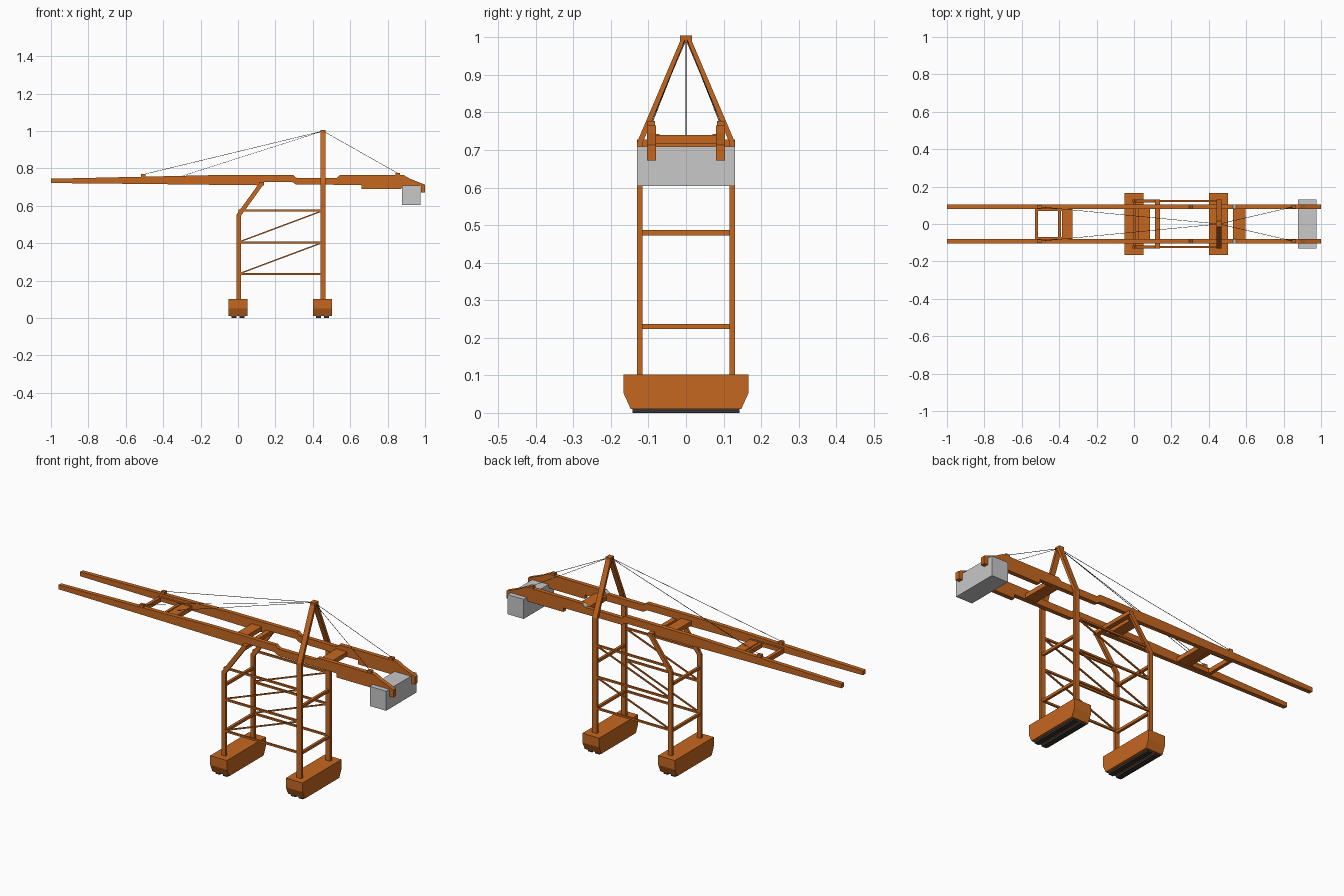
import bpy, bmesh
from mathutils import Vector

cube = bpy.data.objects.get("Cube")
if cube:
    bpy.data.objects.remove(cube, do_unlink=True)


def material(name, rgb):
    m = bpy.data.materials.new(name)
    m.use_nodes = True
    m.diffuse_color = (*rgb, 1)
    m.node_tree.nodes["Principled BSDF"].inputs["Base Color"].default_value = (*rgb, 1)
    return m


ORANGE = material("orange paint", (0.56, 0.137, 0.0145))
GREY = material("light grey", (0.58, 0.58, 0.58))
BLACK = material("dark rubber", (0.035, 0.032, 0.032))
CABLE = material("cable grey", (0.06, 0.06, 0.07))


def finish(name, bm, *mats):
    bmesh.ops.recalc_face_normals(bm, faces=bm.faces)
    mesh = bpy.data.meshes.new(name)
    bm.to_mesh(mesh)
    bm.free()
    for m in mats:
        mesh.materials.append(m)
    ob = bpy.data.objects.new(name, mesh)
    bpy.context.collection.objects.link(ob)
    return ob


def box(name, x, y, z, mat=ORANGE):
    """Box from (min, max) ranges."""
    bm = bmesh.new()
    bmesh.ops.create_cube(bm, size=1)
    for v in bm.verts:
        v.co = [(r[0] + r[1]) / 2 + c * (r[1] - r[0]) for r, c in zip((x, y, z), v.co)]
    return finish(name, bm, mat)


def prism(name, profile, axis, lo, hi, *mats):
    """Extrude a 2D profile (with z second) along x or y."""
    bm = bmesh.new()
    place = (lambda p, d: (d, p[0], p[1])) if axis == "x" else (lambda p, d: (p[0], d, p[1]))
    face = bm.faces.new([bm.verts.new(place(p, lo)) for p in profile])
    new = bmesh.ops.extrude_face_region(bm, geom=[face])["geom"]
    shift = Vector(place((0, 0), hi - lo))
    bmesh.ops.translate(bm, verts=[g for g in new if isinstance(g, bmesh.types.BMVert)], vec=shift)
    return finish(name, bm, *mats)


def bar(name, points, width, height, mat=ORANGE):
    """Square-section bar mitred along a path; width is the x-ish or side size."""
    bm = bmesh.new()
    pts = [Vector(p) for p in points]
    in_xz = max(abs(p.y - pts[0].y) for p in pts) < 1e-4
    side = Vector((0, 1, 0)) if in_xz else Vector((1, 0, 0))
    rings = []
    for i, p in enumerate(pts):
        a = (p - pts[i - 1]).normalized() if i else None
        b = (pts[i + 1] - p).normalized() if i < len(pts) - 1 else None
        t = ((a or b) + (b or a)).normalized()
        s = (side - t * side.dot(t)).normalized()
        n = t.cross(s) / max(t.dot(b or a), 0.3)
        rings.append([bm.verts.new(p + s * u * width / 2 + n * v * height / 2)
                      for u, v in ((-1, -1), (1, -1), (1, 1), (-1, 1))])
    for r, q in zip(rings, rings[1:]):
        for k in range(4):
            bm.faces.new((r[k], r[(k + 1) % 4], q[(k + 1) % 4], q[k]))
    bm.faces.new(rings[0])
    bm.faces.new(rings[-1])
    return finish(name, bm, mat)


FRONT_X, REAR_X, LEG_Y, BOOM_Y = 0.004, 0.455, 0.123, 0.092

# Travelling bases with dark runner strips
BASE = [(-0.166, 0.102), (-0.166, 0.052), (-0.147, 0.01), (0.147, 0.01), (0.166, 0.052), (0.166, 0.102)]
for label, cx in (("front", 0.0), ("rear", 0.452)):
    prism(label + "_base", BASE, "x", cx - 0.05, cx + 0.05, ORANGE)
    for dx in (-0.022, 0.022):
        box(label + "_runner", (cx + dx - 0.013, cx + dx + 0.013), (-0.142, 0.142), (0, 0.012), BLACK)

# Boom side outline, including the stepped hinge and hooked tail
BOOM = [(-1, 0.745), (-0.5, 0.756), (-0.1, 0.765), (0.295, 0.765), (0.312, 0.75), (0.528, 0.75),
        (0.546, 0.765), (0.885, 0.765), (0.92, 0.745), (1, 0.713), (1, 0.672), (0.978, 0.672),
        (0.978, 0.71), (0.89, 0.71), (0.87, 0.69), (0.66, 0.69), (0.66, 0.712), (0.31, 0.714),
        (0.29, 0.728), (0.14, 0.728), (0.12, 0.71), (0, 0.711), (-0.5, 0.717), (-1, 0.722)]

for s, side in ((1, "back"), (-1, "front")):
    y, by = s * LEG_Y, s * BOOM_Y
    # Legs
    bar(side + "_bent_leg", [(FRONT_X, y, 0.1), (FRONT_X, y, 0.55), (0.125, y, 0.718)], 0.014, 0.023)
    bar(side + "_mast_leg", [(REAR_X, y, 0.1), (REAR_X, y, 0.72), (REAR_X, s * 0.006, 0.995)], 0.028, 0.014)
    # Side bracing
    for z in (0.235, 0.405, 0.575):
        bar(side + "_side_tie", [(FRONT_X, y, z), (REAR_X, y, z)], 0.01, 0.01)
    for z in (0.24, 0.41):
        bar(side + "_diagonal_brace", [(FRONT_X + 0.01, y, z), (REAR_X, y, z + 0.165)], 0.007, 0.007)
    # Boom girder with pale hinge face
    boom = prism(side + "_boom", BOOM, "y", by - 0.0115, by + 0.0115, ORANGE, GREY)
    for f in boom.data.polygons:
        if f.normal.x < -0.4 and f.normal.z > 0.4:
            f.material_index = 1
    # Cable lugs and stays
    box(side + "_front_lug", (-0.518, -0.495), (by - 0.01, by + 0.01), (0.752, 0.77))
    box(side + "_tail_lug", (0.842, 0.865), (by - 0.01, by + 0.01), (0.762, 0.777))
    top = (REAR_X, 0, 1.0)
    bar(side + "_front_stay", [top, (-0.506, by, 0.768)], 0.0018, 0.0018, CABLE)
    bar(side + "_tail_stay", [top, (0.853, by, 0.775)], 0.0018, 0.0018, CABLE)
    # Trolley side rail
    box(side + "_trolley_rail", (-0.53, -0.335), (by - s * 0.016 - 0.006, by - s * 0.016 + 0.006), (0.72, 0.742))

# Cross ties between leg pairs
for x in (FRONT_X, REAR_X):
    for z in (0.23, 0.48):
        box("leg_cross_tie", (x - 0.007, x + 0.007), (-LEG_Y, LEG_Y), (z - 0.007, z + 0.007))

# Mast cap and centre stay
box("mast_cap", (REAR_X - 0.014, REAR_X + 0.014), (-0.016, 0.016), (0.985, 1.005))
bar("centre_stay", [(REAR_X, 0, 1.0), (-0.36, 0, 0.74)], 0.0018, 0.0018, CABLE)

# Beams and decks joining the two booms
for name, x0, x1 in (("trolley_front_beam", -0.53, -0.512), ("trolley_rear_beam", -0.405, -0.39),
                     ("trolley_deck", -0.385, -0.33), ("hinge_deck", 0.025, 0.085),
                     ("tail_deck", 0.53, 0.595)):
    box(name, (x0, x1), (-0.083, 0.083), (0.716, 0.74))
box("leg_head_beam", (0.112, 0.138), (-0.13, 0.13), (0.708, 0.728))

# Machinery house and counterweight
box("machinery_house", (0.878, 0.975), (-0.13, 0.13), (0.604, 0.71), GREY)
